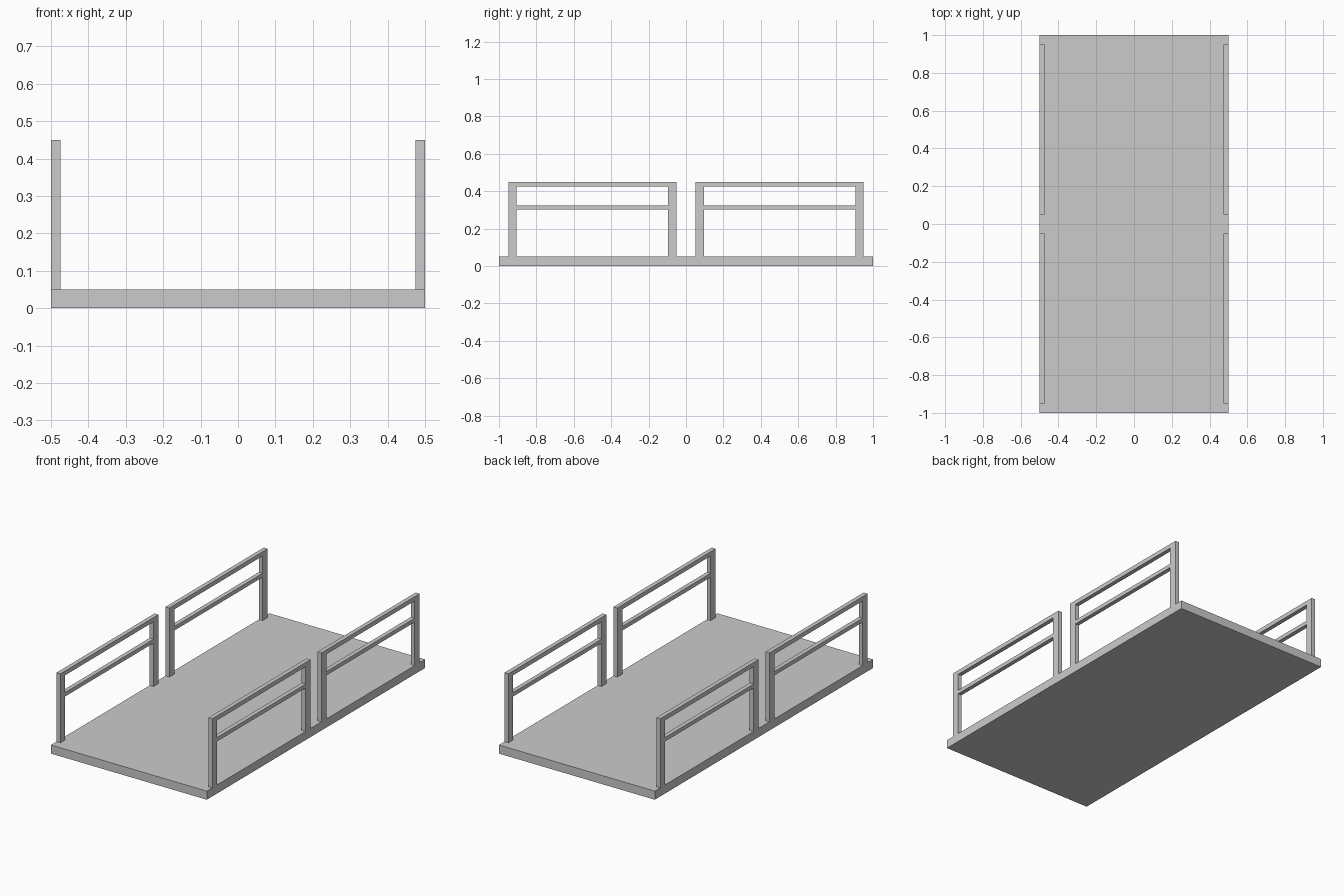
import bpy

if "Cube" in bpy.data.objects:
    bpy.data.objects.remove(bpy.data.objects["Cube"])


def box(name, lo, hi):
    """Axis-aligned box from its two opposite corners."""
    bpy.ops.mesh.primitive_cube_add(size=1, location=[(a + b) / 2 for a, b in zip(lo, hi)])
    ob = bpy.context.object
    ob.name = name
    ob.scale = [b - a for a, b in zip(lo, hi)]
    bpy.ops.object.transform_apply(location=True, rotation=False, scale=True)
    return ob


DECK_TOP, RAIL_TOP = 0.05, 0.45
POST, THICK = 0.045, 0.025

# Flat deck
box("deck", (-0.5, -1, 0), (0.5, 1, DECK_TOP))

# Four railing sections: two along each long edge
for side, x0 in (("left", -0.5), ("right", 0.5 - THICK)):
    for end, y0, y1 in (("front", -0.95, -0.05), ("back", 0.05, 0.95)):
        x1 = x0 + THICK
        tag = f"{side}_{end}"
        # Upright posts
        for n, y in enumerate((y0, y1 - POST), 1):
            box(f"{tag}_post_{n}", (x0, y, DECK_TOP), (x1, y + POST, RAIL_TOP))
        # Top and middle rails between the posts
        for part, z0, z1 in (("top_rail", 0.425, RAIL_TOP), ("middle_rail", 0.302, 0.325)):
            box(f"{tag}_{part}", (x0, y0 + POST, z0), (x1, y1 - POST, z1))
